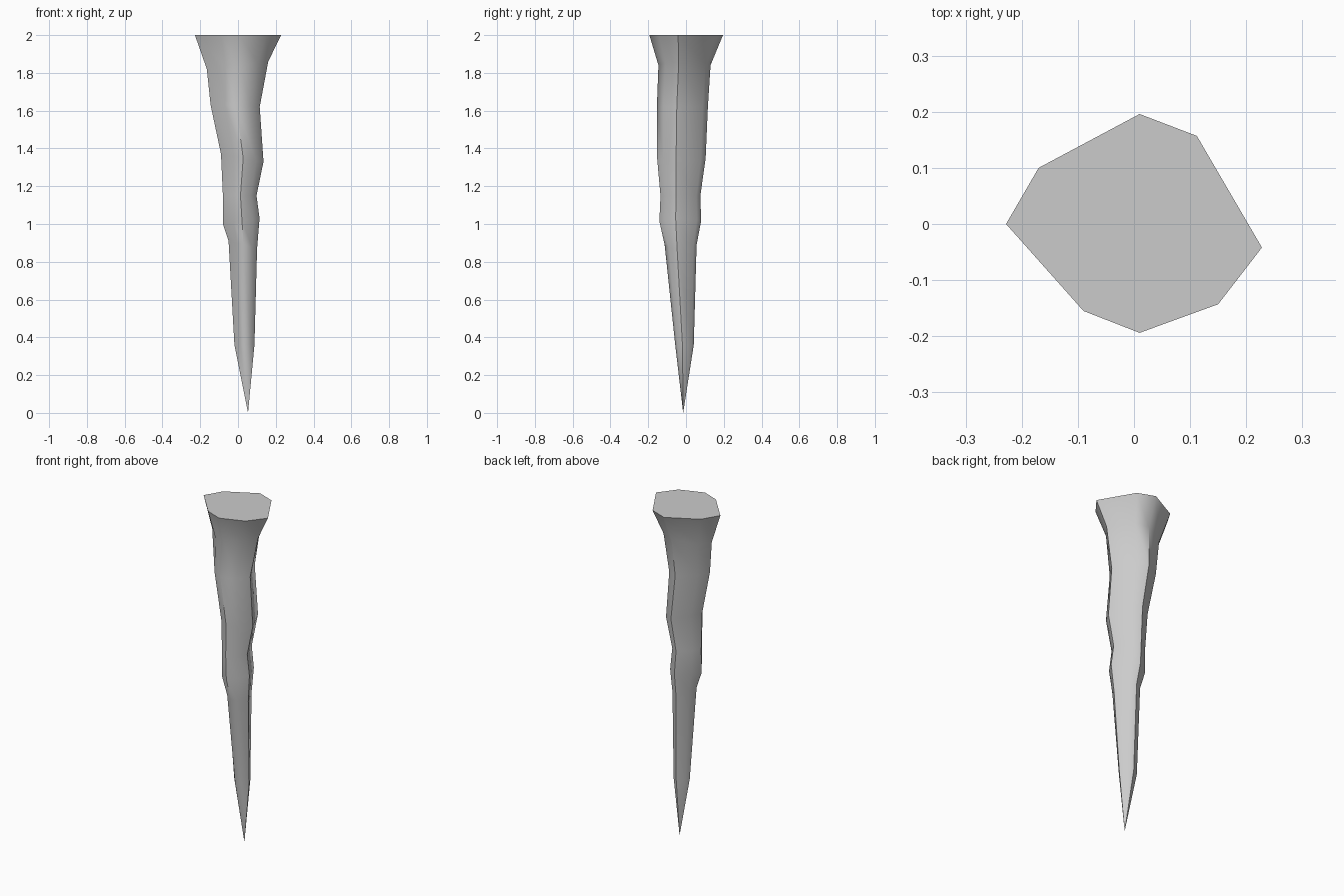
import bpy, bmesh

if "Cube" in bpy.data.objects:
    bpy.data.objects.remove(bpy.data.objects["Cube"])

# Irregular eight-sided outline of the broad top
outline = [(-0.228, 0.0), (-0.09, -0.155), (0.01, -0.194), (0.15, -0.143),
           (0.228, -0.042), (0.112, 0.157), (0.01, 0.196), (-0.17, 0.10)]
X0, X1, Y0, Y1 = -0.228, 0.228, -0.194, 0.196

# Slightly tilted rings: z on left, z on right, x min, x max, y min, y max
rings = [(2.00, 2.00, -0.228, 0.228, -0.194, 0.196),
         (1.82, 1.86, -0.165, 0.160, -0.146, 0.130),
         (1.63, 1.62, -0.145, 0.115, -0.154, 0.116),
         (1.37, 1.33, -0.090, 0.135, -0.153, 0.104),
         (1.15, 1.15, -0.080, 0.098, -0.135, 0.076),
         (1.00, 1.03, -0.080, 0.114, -0.141, 0.080),
         (0.91, 0.87, -0.050, 0.101, -0.113, 0.056),
         (0.36, 0.36, -0.019, 0.087, -0.057, 0.041)]
tip = (0.053, -0.015, 0.0)

bm = bmesh.new()


def add_ring(zl, zr, xa, xb, ya, yb):
    verts = []
    for x, y in outline:
        u, v = (x - X0) / (X1 - X0), (y - Y0) / (Y1 - Y0)
        verts.append(bm.verts.new((xa + u * (xb - xa), ya + v * (yb - ya),
                                   zl + u * (zr - zl))))
    return verts


# Shaft walls, flat top and pointed end
loops = [add_ring(*r) for r in rings]
n = len(outline)
bm.faces.new(loops[0])
for a, b in zip(loops, loops[1:]):
    for i in range(n):
        j = (i + 1) % n
        bm.faces.new((a[i], b[i], b[j], a[j]))
point = bm.verts.new(tip)
for i in range(n):
    bm.faces.new((loops[-1][i], point, loops[-1][(i + 1) % n]))
bmesh.ops.recalc_face_normals(bm, faces=bm.faces)

mesh = bpy.data.meshes.new("stalactite")
bm.to_mesh(mesh)
bm.free()
spike = bpy.data.objects.new("stalactite", mesh)
bpy.context.collection.objects.link(spike)

# Smooth sides with crisp corners
bpy.context.view_layer.objects.active = spike
spike.select_set(True)
bpy.ops.object.shade_smooth_by_angle(angle=0.87)
